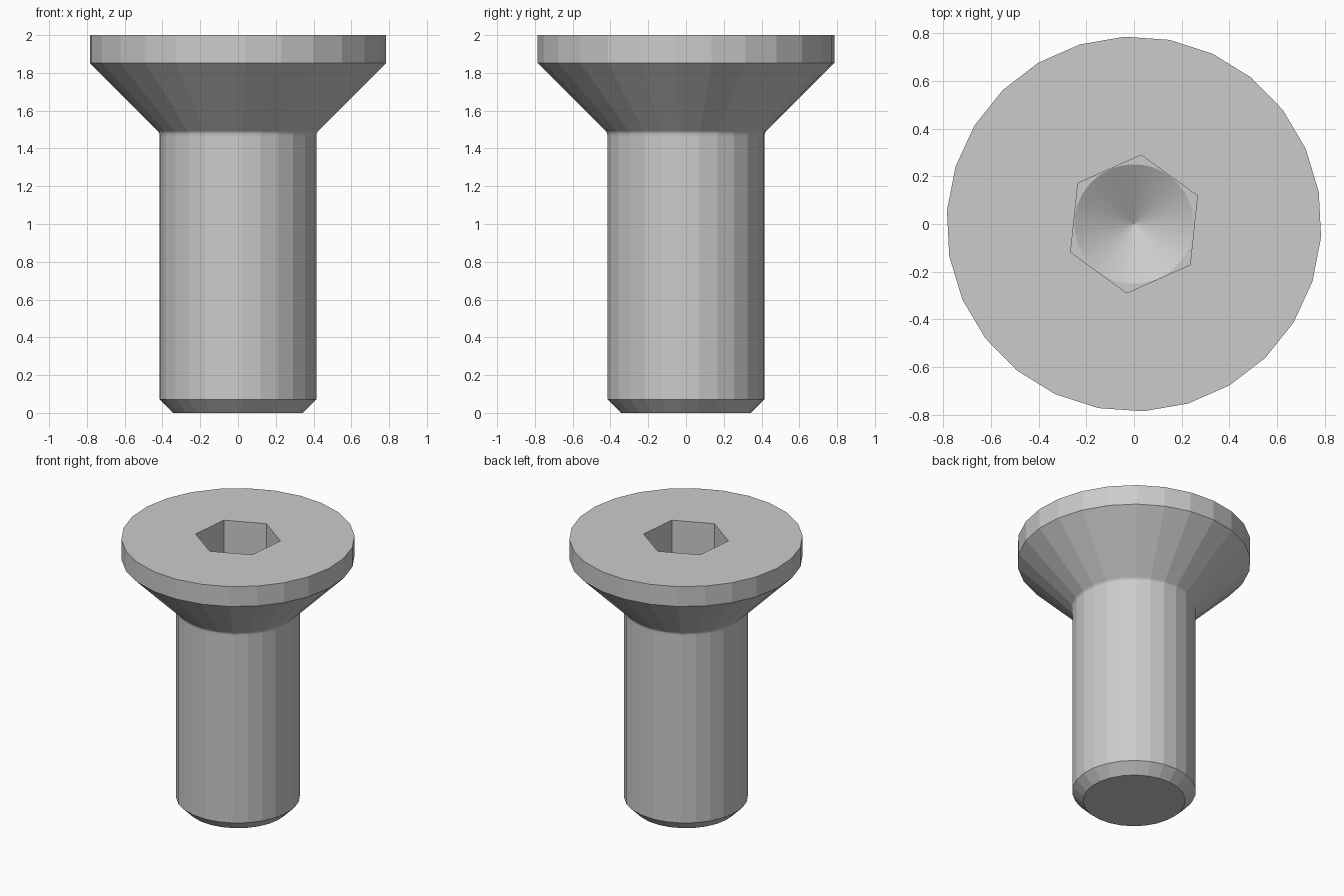
import bpy, bmesh
from math import cos, sin, tan, radians, tau

cube = bpy.data.objects.get("Cube")
if cube:
    bpy.data.objects.remove(cube, do_unlink=True)

# Main dimensions
SIDES, TURN = 26, radians(-4)
HEX_TURN = radians(24)
SHANK, HEAD, CHAMFER = 0.4167, 0.786, 0.072
TOP, NECK = 2.0, 1.483
HEX_R, DRILL_R, DRILL_SIDES = 0.2907, 0.25, 52
SOCKET_Z = TOP - 0.317

steel = bpy.data.materials.new("steel grey")
steel.use_nodes = True
colour = (0.6, 0.6, 0.6, 1)
steel.diffuse_color = colour
steel.node_tree.nodes["Principled BSDF"].inputs["Base Color"].default_value = colour

bm = bmesh.new()


def ring(radius, z, sides, turn):
    verts = [bm.verts.new((radius * cos(turn + tau * i / sides),
                           radius * sin(turn + tau * i / sides), z))
             for i in range(sides)]
    return verts


def bridge(a, b):
    n = len(a)
    for i in range(n):
        j = (i + 1) % n
        bm.faces.new((a[i], a[j], b[j], b[i]))


def fill_between(outer, inner):
    edges = []
    for loop in (outer, inner):
        for i, v in enumerate(loop):
            pair = (v, loop[(i + 1) % len(loop)])
            edges.append(bm.edges.get(pair) or bm.edges.new(pair))
    bmesh.ops.triangle_fill(bm, edges=edges, use_beauty=True)


# Outer profile: chamfered tip, shank, small neck fillet, cone, head rim
fillet = 0.033
fillet_z = NECK - fillet * tan(radians(22.5))
profile = [(SHANK - CHAMFER, 0), (SHANK, CHAMFER)]
for angle in (180, 165, 150, 135):
    a = radians(angle)
    profile.append((SHANK + fillet + fillet * cos(a), fillet_z + fillet * sin(a)))
profile += [(HEAD, NECK + HEAD - SHANK), (HEAD, TOP)]
rings = [ring(r, z, SIDES, TURN) for r, z in profile]
bm.faces.new(rings[0])
for lower, upper in zip(rings, rings[1:]):
    bridge(lower, upper)

# Hexagonal socket with a drilled conical floor
hex_top = ring(HEX_R, TOP, 6, HEX_TURN)
hex_floor = ring(HEX_R, SOCKET_Z, 6, HEX_TURN)
drill = ring(DRILL_R, SOCKET_Z, DRILL_SIDES, HEX_TURN)
apex = bm.verts.new((0, 0, SOCKET_Z - DRILL_R * tan(radians(30))))
fill_between(rings[-1], hex_top)
bridge(hex_top, hex_floor)
fill_between(hex_floor, drill)
for i, v in enumerate(drill):
    bm.faces.new((v, drill[(i + 1) % DRILL_SIDES], apex))

bmesh.ops.recalc_face_normals(bm, faces=bm.faces)
mesh = bpy.data.meshes.new("countersunk_screw")
bm.to_mesh(mesh)
bm.free()
mesh.materials.append(steel)
screw = bpy.data.objects.new("countersunk_screw", mesh)
bpy.context.collection.objects.link(screw)
